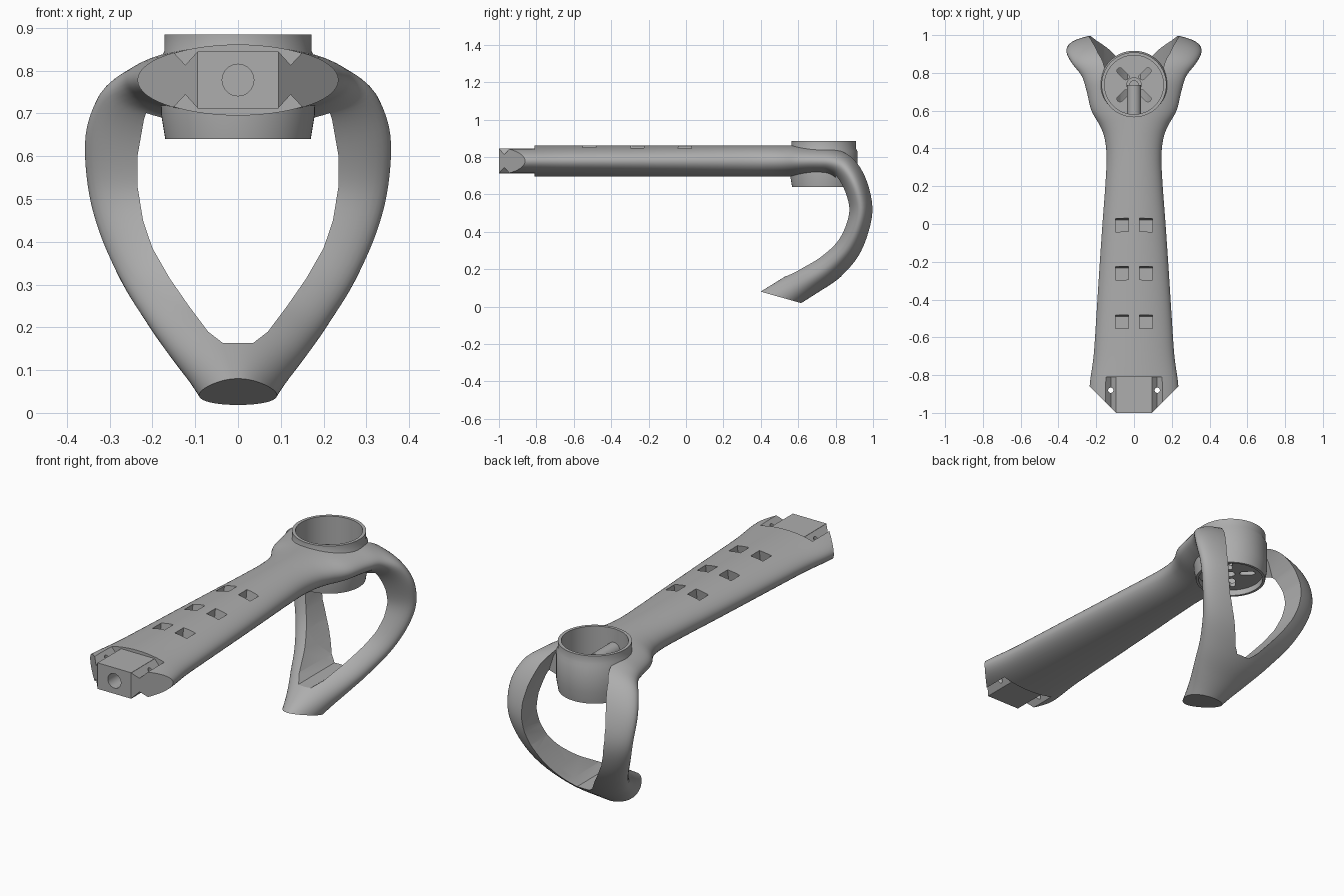
import bpy, bmesh
from math import sin, cos, pi, radians, sqrt
from mathutils import Vector, Matrix

old = bpy.data.objects.get("Cube")
if old:
    bpy.data.objects.remove(old, do_unlink=True)

grey = bpy.data.materials.new("plain grey")
grey.use_nodes = True
colour = (0.42, 0.42, 0.42, 1)
grey.diffuse_color = colour
grey.node_tree.nodes["Principled BSDF"].inputs["Base Color"].default_value = colour

MID = 0.778          # height of the arm's centre line
HALF = 0.083         # half thickness of arm and leg
HUB_Y = 0.737        # centre of the motor mount


def make(name, bm):
    bmesh.ops.recalc_face_normals(bm, faces=bm.faces)
    mesh = bpy.data.meshes.new(name)
    bm.to_mesh(mesh)
    bm.free()
    mesh.materials.append(grey)
    obj = bpy.data.objects.new(name, mesh)
    bpy.context.collection.objects.link(obj)
    return obj


def prism(poly, axis, lo, hi, shear=0):
    """Extrude a 2D outline along an axis; shear slides the low end in y."""
    place = {"x": lambda a, b, c: (c, a, b),
             "y": lambda a, b, c: (a, c, b),
             "z": lambda a, b, c: (a, b, c)}[axis]
    bm = bmesh.new()
    ends = [[bm.verts.new(place(a, b + s, c)) for a, b in poly]
            for c, s in ((lo, shear), (hi, 0))]
    for end in ends:
        bm.faces.new(end)
    n = len(poly)
    for i in range(n):
        j = (i + 1) % n
        bm.faces.new((ends[0][i], ends[0][j], ends[1][j], ends[1][i]))
    return make("cutter", bm)


def disc(x, y, r, n=32):
    return [(x + r * cos(2 * pi * i / n), y + r * sin(2 * pi * i / n)) for i in range(n)]


def rect(x0, x1, y0, y1):
    return [(x0, y0), (x1, y0), (x1, y1), (x0, y1)]


def cut(target, cutter):
    cutter.hide_render = True
    mod = target.modifiers.new("cut", "BOOLEAN")
    mod.operation = "DIFFERENCE"
    mod.solver = "EXACT"
    mod.object = cutter
    bpy.context.view_layer.objects.active = target
    bpy.ops.object.modifier_apply(modifier=mod.name)
    bpy.data.objects.remove(cutter, do_unlink=True)


def smooth_path(keys, steps):
    """Catmull-Rom curve through the key vectors."""
    pts = [2 * keys[0] - keys[1]] + keys + [2 * keys[-1] - keys[-2]]
    out = []
    for a, b, c, d in zip(pts, pts[1:], pts[2:], pts[3:]):
        for k in range(steps):
            t = k / steps
            out.append(0.5 * (2 * b + (c - a) * t + (2 * a - 5 * b + 4 * c - d) * t * t
                              + (3 * b - a - 3 * c + d) * t ** 3))
    return out + [keys[-1]]


# Arm and leg sheet: elliptical sections along a path of (y, z, half width)
arm_widths = [(-1, .235), (-.86, .235), (-.7, .214), (-.5, .2), (-.25, .184), (0, .167),
              (.2, .152), (.35, .145), (.45, .155), (.52, .18), (.6, .225), (.7, .25)]
leg_keys = [(.78, .772, .275), (.85, .738, .325), (.905, .65, .356), (.935, .53, .351),
            (.915, .42, .323), (.86, .31, .273), (.765, .215, .212), (.66, .145, .16),
            (.565, .085, .112), (.46, .02, .07), (.38, -.03, .05)]
keys = [Vector((y, MID, w)) for y, w in arm_widths] + [Vector(k) for k in leg_keys]
path = smooth_path(keys, 5)

bm = bmesh.new()
SEG = 56
rings = []
for i, p in enumerate(path):
    d = path[min(i + 1, len(path) - 1)] - path[max(i - 1, 0)]
    length = sqrt(d.x ** 2 + d.y ** 2)
    ny, nz = -d.y / length, d.x / length
    ring = []
    for k in range(SEG):
        a = 2 * pi * k / SEG
        off = HALF * sin(a)
        ring.append(bm.verts.new((p.z * cos(a), p.x + ny * off, p.y + nz * off)))
    rings.append(ring)
for r0, r1 in zip(rings, rings[1:]):
    for k in range(SEG):
        j = (k + 1) % SEG
        bm.faces.new((r0[k], r0[j], r1[j], r1[k]))
bm.faces.new(rings[0])
bm.faces.new(rings[-1])
arm = make("arm_and_leg", bm)

# Leg opening, cut straight through from the front
side = [(.15, .84), (.19, .78), (.22, .685), (.235, .6), (.235, .53), (.222, .45),
        (.2, .385), (.16, .315), (.115, .25), (.07, .19), (.035, .163)]


def opening(points):
    return points + [(-x, z) for x, z in reversed(points)]


cut(arm, prism(opening([(.1, .9)] + side), "y", .8, 1.3))
cut(arm, prism(opening(side[2:]), "y", .2, .85))

# Slanted foot
cut(arm, prism([(.2, .137), (.75, -.02), (.75, -.3), (.2, -.3)], "x", -.5, .5))

# Flattened plug end with angled shoulders, grooves and bolt holes
cut(arm, prism(rect(-.4, .4, .845, 1), "y", -1.1, -.81))
cut(arm, prism(rect(-.4, .4, .6, .712), "y", -1.1, -.81))
for s in (-1, 1):
    cut(arm, prism([(s * .075, -1.02), (s * .3, -.795), (s * .3, -1.02)], "z", .5, 1))
    for base, up in ((.844, 1), (.713, -1)):
        vee = [(s * .095, base), (s * .123, base - up * .031), (s * .152, base),
               (s * .152, base + up * .05), (s * .095, base + up * .05)]
        cut(arm, prism(vee, "y", -1.1, -.81))
    cut(arm, prism(disc(s * .123, -.88, .014, 20), "z", .5, 1))

# Pockets along the top
for y in (0, -.255, -.512):
    for x in (-.063, .063):
        cut(arm, prism(rect(x - .034, x + .034, y - .037, y + .034), "z", .8, .88, -.012))

# Motor mount cup: turned profile with floor and small boss
profile = [(0, .67), (.157, .67), (.157, .64), (.17, .64), (.18, .7), (.18, .83),
           (.172, .845), (.172, .885), (.156, .885), (.156, .69), (.04, .69), (.04, .7), (0, .7)]
bm = bmesh.new()
verts = [bm.verts.new((r, 0, z)) for r, z in profile]
edges = [bm.edges.new(pair) for pair in zip(verts, verts[1:])]
bmesh.ops.spin(bm, geom=verts + edges, cent=(0, 0, 0), axis=(0, 0, 1),
               angle=2 * pi, steps=64, use_merge=False)
bmesh.ops.remove_doubles(bm, verts=bm.verts, dist=1e-5)
bmesh.ops.translate(bm, verts=bm.verts, vec=(0, HUB_Y, 0))
cup = make("motor_mount", bm)

cut(arm, prism(disc(0, HUB_Y, .17, 64), "z", .55, 1))
cut(cup, prism(disc(0, HUB_Y, .022), "z", .6, .75))

# Four diagonal mounting slots in the cup floor
for q in range(4):
    turn = Matrix.Rotation(radians(45 + 90 * q), 2)
    slot = []
    for k in range(9):
        a = -pi / 2 + pi * k / 8
        slot.append((.105 + .016 * cos(a), .016 * sin(a)))
    for k in range(9):
        a = pi / 2 + pi * k / 8
        slot.append((.06 + .016 * cos(a), .016 * sin(a)))
    slot = [turn @ Vector(p) + Vector((0, HUB_Y)) for p in slot]
    cut(cup, prism([tuple(p) for p in slot], "z", .6, .75))

# Cable tunnel from the plug end into the cup
for part in (arm, cup):
    cut(part, prism(disc(0, MID, .037), "y", -1.1, HUB_Y))

# Smooth shading with sharp edges kept
for part in (arm, cup):
    bpy.ops.object.select_all(action="DESELECT")
    part.select_set(True)
    bpy.context.view_layer.objects.active = part
    bpy.ops.object.shade_smooth_by_angle(angle=radians(30))
